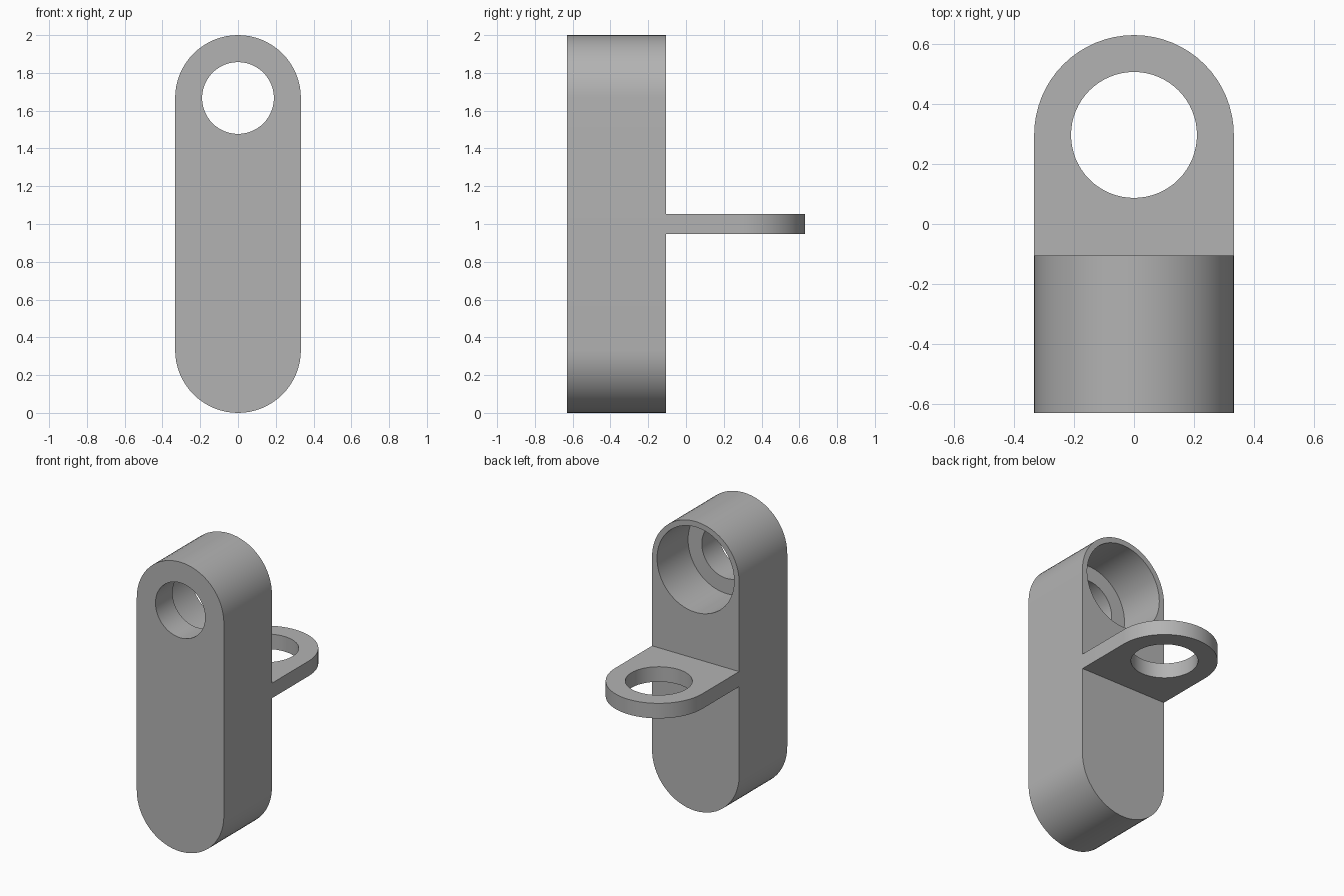
import bpy
import bmesh
from math import pi, radians, sin, cos
from mathutils import Matrix, Vector

if "Cube" in bpy.data.objects:
    bpy.data.objects.remove(bpy.data.objects["Cube"], do_unlink=True)

R = 0.333            # shared radius of every rounded end
FRONT, BACK = -0.63, -0.105
EYE_Z = 2 - R        # centre of the upper bore
RING_Y = 0.63 - R    # centre of the tab hole
SEGMENTS = 64

grey = bpy.data.materials.new("plain grey")
grey.use_nodes = True
COLOUR = (0.45, 0.45, 0.45, 1)
grey.diffuse_color = COLOUR
grey.node_tree.nodes["Principled BSDF"].inputs["Base Color"].default_value = COLOUR


def arc(cx, cy, radius, start, end):
    """Points along a circular arc."""
    n = round(SEGMENTS * (end - start) / (2 * pi))
    angles = [start + (end - start) * i / n for i in range(n + 1)]
    return [(cx + radius * cos(a), cy + radius * sin(a)) for a in angles]


def prism(name, outline, place, depth):
    """Extrude a flat outline; place maps (u, v) to its 3D start."""
    bm = bmesh.new()
    face = bm.faces.new([bm.verts.new(place(u, v)) for u, v in outline])
    out = bmesh.ops.extrude_face_region(bm, geom=[face])
    top = [g for g in out["geom"] if isinstance(g, bmesh.types.BMVert)]
    bmesh.ops.translate(bm, verts=top, vec=depth)
    bmesh.ops.recalc_face_normals(bm, faces=bm.faces)
    mesh = bpy.data.meshes.new(name)
    bm.to_mesh(mesh)
    bm.free()
    mesh.materials.append(grey)
    obj = bpy.data.objects.new(name, mesh)
    bpy.context.collection.objects.link(obj)
    return obj


def drill(target, radius, start, end):
    """Cut a round hole along the line from start to end."""
    start, end = Vector(start), Vector(end)
    axis = end - start
    bm = bmesh.new()
    turn = axis.to_track_quat("Z", "Y").to_matrix().to_4x4()
    bmesh.ops.create_cone(bm, cap_ends=True, segments=SEGMENTS, radius1=radius,
                          radius2=radius, depth=axis.length,
                          matrix=Matrix.Translation((start + end) / 2) @ turn)
    mesh = bpy.data.meshes.new("hole_cutter")
    bm.to_mesh(mesh)
    bm.free()
    mesh.materials.append(grey)
    cutter = bpy.data.objects.new("hole_cutter", mesh)
    cutter.hide_render = True
    bpy.context.collection.objects.link(cutter)
    mod = target.modifiers.new("hole", "BOOLEAN")
    mod.operation = "DIFFERENCE"
    mod.solver = "EXACT"
    mod.object = cutter
    bpy.context.view_layer.objects.active = target
    bpy.ops.object.modifier_apply(modifier=mod.name)
    bpy.data.objects.remove(cutter, do_unlink=True)


# Upright body: a slot-shaped block with a stepped bore through the top
slot = arc(0, EYE_Z, R, 0, pi) + arc(0, R, R, pi, 2 * pi)
body = prism("body", slot, lambda u, v: (u, FRONT, v), (0, BACK - FRONT, 0))
drill(body, 0.19, (0, FRONT - 0.1, EYE_Z), (0, BACK + 0.1, EYE_Z))
drill(body, 0.295, (0, -0.444, EYE_Z), (0, BACK + 0.1, EYE_Z))

# Rear tab: a thin round-ended plate with one large hole
tongue = arc(0, RING_Y, R, 0, pi) + [(-R, BACK), (R, BACK)]
tab = prism("rear_tab", tongue, lambda u, v: (u, v, 0.948), (0, 0, 0.104))
drill(tab, 0.21, (0, RING_Y, 0.8), (0, RING_Y, 1.2))

for obj in (body, tab):
    bpy.ops.object.select_all(action="DESELECT")
    obj.select_set(True)
    bpy.context.view_layer.objects.active = obj
    bpy.ops.object.shade_smooth_by_angle(angle=radians(30))
